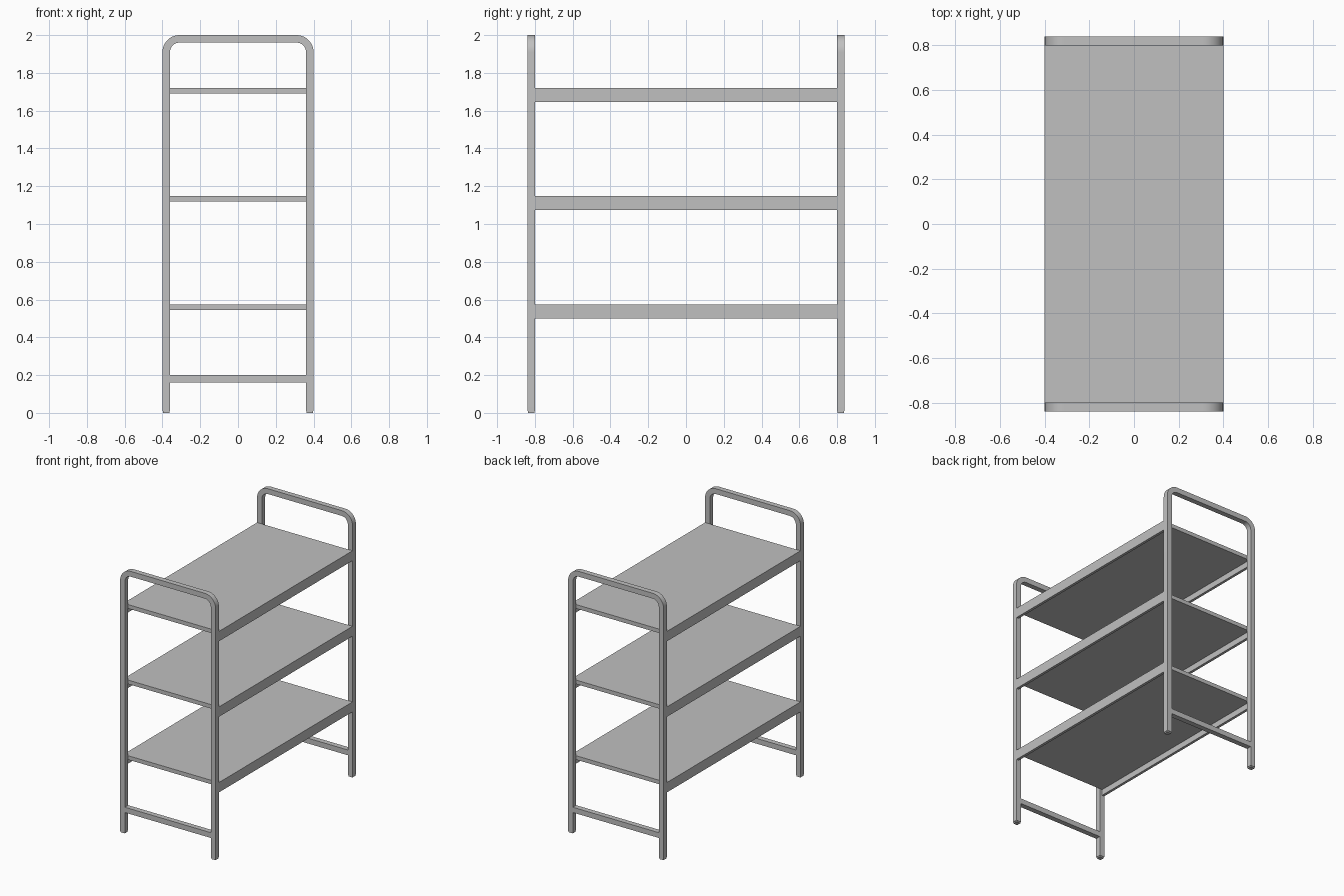
import bpy, bmesh, math

if "Cube" in bpy.data.objects:
    bpy.data.objects.remove(bpy.data.objects["Cube"])

grey = bpy.data.materials.new("grey metal")
grey.diffuse_color = (0.53, 0.53, 0.53, 1)
grey.use_nodes = True
grey.node_tree.nodes["Principled BSDF"].inputs["Base Color"].default_value = grey.diffuse_color

HALF_X, END_Y, TUBE, TOP = 0.40, 0.82, 0.04, 2.0
FOOT = 0.01


def finish(bm, name):
    bmesh.ops.recalc_face_normals(bm, faces=bm.faces)
    me = bpy.data.meshes.new(name)
    bm.to_mesh(me)
    bm.free()
    me.materials.append(grey)
    ob = bpy.data.objects.new(name, me)
    bpy.context.collection.objects.link(ob)
    return ob


def box(name, x0, x1, y0, y1, z0, z1):
    bm = bmesh.new()
    bmesh.ops.create_cube(bm, size=1)
    for v in bm.verts:
        v.co = (x0 + (v.co.x + .5) * (x1 - x0),
                y0 + (v.co.y + .5) * (y1 - y0),
                z0 + (v.co.z + .5) * (z1 - z0))
    return finish(bm, name)


def arch(name, y, radius=0.09, steps=12):
    # square tube swept up one post, round both corners and down the other
    path = [(HALF_X, FOOT, 1, 0)]
    for cx, start in ((HALF_X - radius, 0), (radius - HALF_X, 90)):
        for i in range(steps + 1):
            a = math.radians(start + 90 * i / steps)
            c, s = math.cos(a), math.sin(a)
            path.append((cx + radius * c, TOP - radius + radius * s, c, s))
    path.append((-HALF_X, FOOT, -1, 0))
    bm = bmesh.new()
    rings = []
    for x, z, nx, nz in path:
        xi, zi = x - TUBE * nx, z - TUBE * nz
        rings.append([bm.verts.new(p) for p in (
            (x, y - TUBE / 2, z), (x, y + TUBE / 2, z),
            (xi, y + TUBE / 2, zi), (xi, y - TUBE / 2, zi))])
    for a, b in zip(rings, rings[1:]):
        for k in range(4):
            j = (k + 1) % 4
            bm.faces.new((a[k], a[j], b[j], b[k]))
    bm.faces.new(rings[0])
    bm.faces.new(rings[-1])
    ob = finish(bm, name)
    bpy.context.view_layer.objects.active = ob
    ob.select_set(True)
    bpy.ops.object.shade_smooth_by_angle(angle=math.radians(30))
    ob.select_set(False)


# end frames with lower crossbars and feet
for end, s in (("front", -1), ("back", 1)):
    y = s * END_Y
    arch(end + "_frame", y)
    inner = HALF_X - TUBE
    box(end + "_crossbar", -inner, inner, y - TUBE / 2, y + TUBE / 2, 0.16, 0.20)
    for side, t in (("left", -1), ("right", 1)):
        x, h = t * (HALF_X - TUBE / 2), TUBE / 2 - 0.003
        box(f"{end}_{side}_foot", x - h, x + h, y - h, y + h, 0, FOOT)

# shelves: plate with a deeper flange along each long side
L = END_Y - TUBE / 2
for level, top in (("lower", 0.575), ("middle", 1.148), ("upper", 1.72)):
    f = 0.02
    box(level + "_shelf", f - HALF_X, HALF_X - f, -L, L, top - 0.03, top)
    for side, t in (("left", -1), ("right", 1)):
        a, b = sorted((t * (HALF_X - f), t * HALF_X))
        box(f"{level}_{side}_flange", a, b, -L, L, top - 0.075, top)
